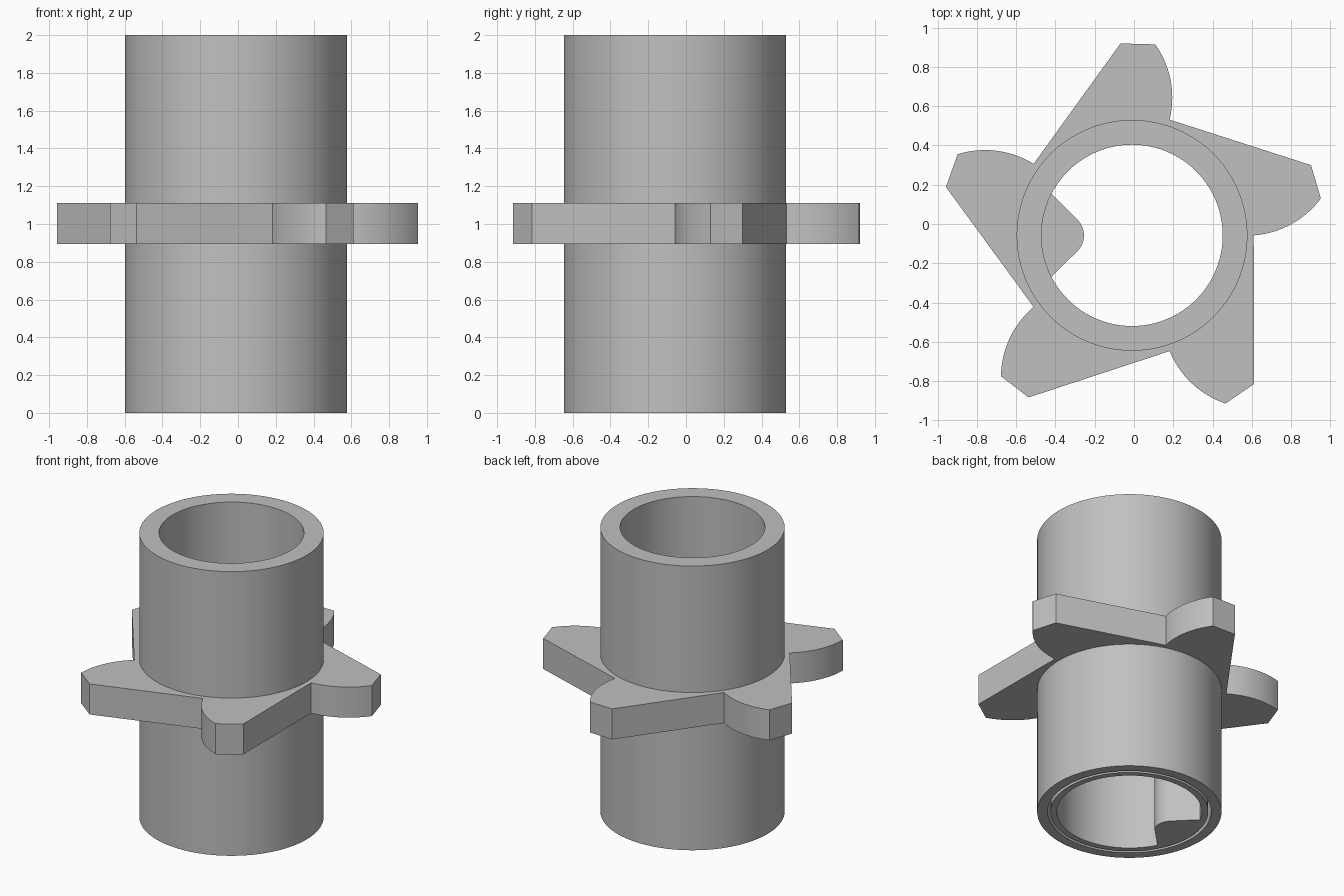
import bpy
import bmesh
from math import cos, sin, pi, radians, hypot, asin
from mathutils import Vector, Matrix

if "Cube" in bpy.data.objects:
    bpy.data.objects.remove(bpy.data.objects["Cube"], do_unlink=True)

CENTRE = Vector((-0.01, -0.058, 0))
OUTER, BORE = 0.588, 0.462

grey = bpy.data.materials.new("light grey")
grey.use_nodes = True
grey.diffuse_color = (0.53, 0.53, 0.53, 1)
grey.node_tree.nodes["Principled BSDF"].inputs["Base Color"].default_value = grey.diffuse_color


def finish(bm, name):
    """Turn the bmesh into a placed, coloured, smooth-shaded object."""
    bmesh.ops.recalc_face_normals(bm, faces=bm.faces)
    mesh = bpy.data.meshes.new(name)
    bm.to_mesh(mesh)
    bm.free()
    mesh.materials.append(grey)
    obj = bpy.data.objects.new(name, mesh)
    bpy.context.collection.objects.link(obj)
    obj.location = CENTRE
    bpy.ops.object.select_all(action='DESELECT')
    obj.select_set(True)
    bpy.context.view_layer.objects.active = obj
    bpy.ops.object.shade_smooth_by_angle(angle=radians(25))
    return obj


def circle(radius, start=0, end=2 * pi, count=96):
    return [Vector((radius * cos(start + (end - start) * i / count),
                    radius * sin(start + (end - start) * i / count), 0))
            for i in range(count)]


def bulge(a, b, radius, count=14):
    """Arc from a towards b, bowed to the right of the direction of travel."""
    chord = b - a
    half = chord.length / 2
    normal = Vector((-chord.y, chord.x, 0)).normalized()
    mid = (a + b) / 2 + normal * (radius ** 2 - half ** 2) ** 0.5
    sweep = 2 * asin(half / radius)
    return [mid + Matrix.Rotation(sweep * i / count, 3, 'Z') @ (a - mid)
            for i in range(count)]


def plate(name, loops, z0, z1):
    """Extrude a flat outline, with optional hole loops."""
    bm = bmesh.new()
    for loop in loops:
        verts = [bm.verts.new((p.x, p.y, z0)) for p in loop]
        for a, b in zip(verts, verts[1:] + verts[:1]):
            bm.edges.new((a, b))
    bmesh.ops.triangle_fill(bm, edges=bm.edges[:], use_beauty=True,
                            normal=(0, 0, 1))
    out = bmesh.ops.extrude_face_region(bm, geom=bm.faces[:], use_keep_orig=True)
    top = [g for g in out["geom"] if isinstance(g, bmesh.types.BMVert)]
    bmesh.ops.translate(bm, verts=top, vec=(0, 0, z1 - z0))
    return finish(bm, name)


# Hollow hub, turned from a closed profile with a thin groove in its lower end
profile = [(BORE, 0), (BORE, 2), (OUTER, 2), (OUTER, 0),
           (0.522, 0), (0.522, 0.2), (0.503, 0.2), (0.503, 0)]
bm = bmesh.new()
ring = [bm.verts.new((r, 0, z)) for r, z in profile]
edges = [bm.edges.new((a, b)) for a, b in zip(ring, ring[1:] + ring[:1])]
bmesh.ops.spin(bm, geom=ring + edges, cent=(0, 0, 0), axis=(0, 0, 1),
               angle=2 * pi, steps=96, use_merge=True)
bmesh.ops.remove_doubles(bm, verts=bm.verts[:], dist=1e-5)
finish(bm, "hub_tube")

# Five-toothed wheel around the hub
root, nose, heel = Vector((0.62, 0, 0)), Vector((0.962, 0.188, 0)), Vector((0.912, 0.358, 0))
tooth = bulge(root, nose, 0.47) + [nose, heel]
outline = [Matrix.Rotation(2 * pi * k / 5, 3, 'Z') @ p for k in range(5) for p in tooth]
plate("ratchet_wheel", [outline, circle(0.56)], 0.895, 1.11)

# Key with a rounded nose inside the bore
tip = [p + Vector((-0.358, 0, 0)) for p in circle(0.113, -pi / 4, pi / 4, 16)]
tip.append(Vector((-0.278, 0.08, 0)))
wall = circle(0.475, pi - 0.485, pi + 0.485, 16)
plate("bore_key", [tip + wall + [Vector((-0.475 * cos(0.485), -0.475 * sin(0.485), 0))]], 0, 1.0)
